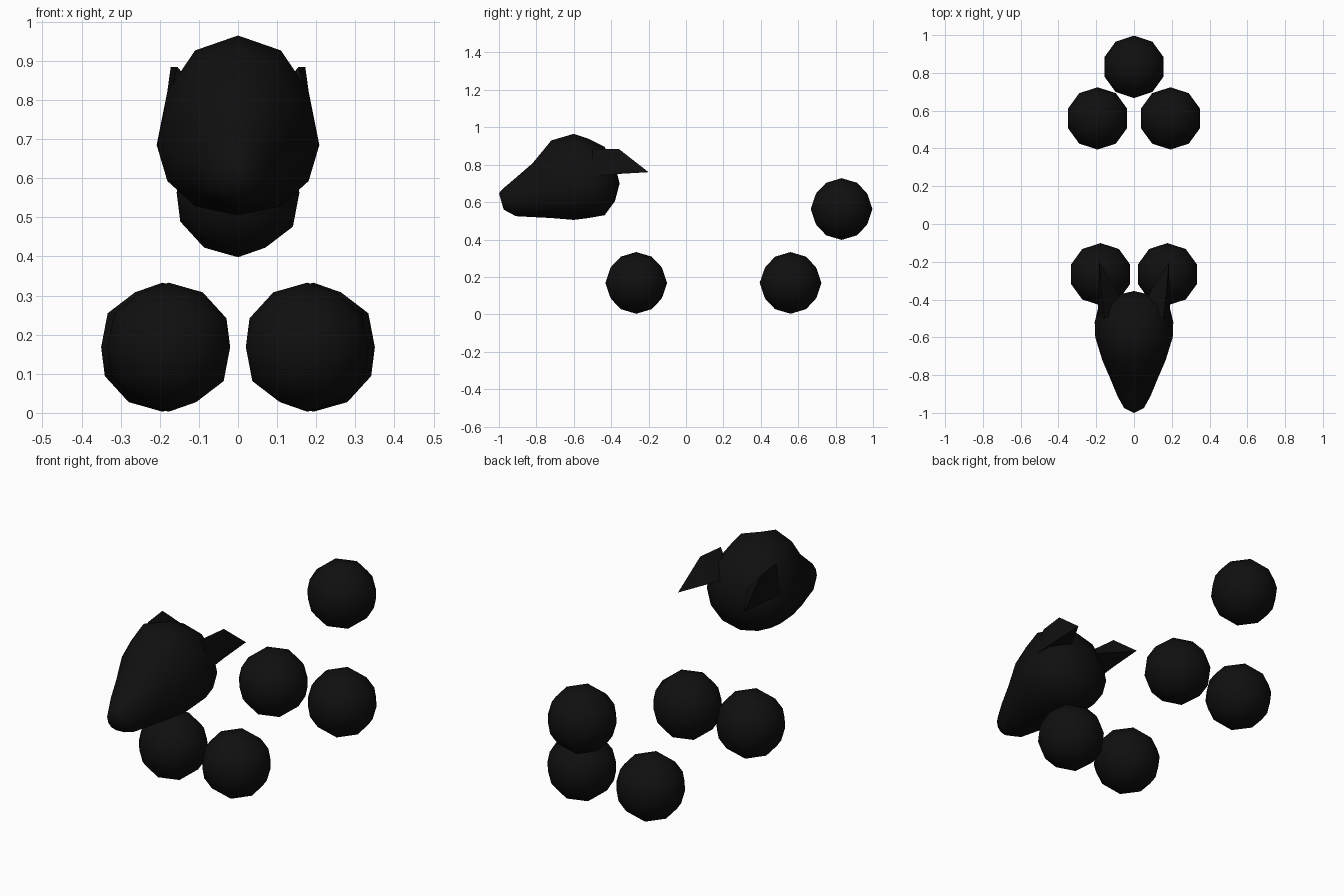
import bpy, bmesh
from math import cos, sin, radians, copysign

if "Cube" in bpy.data.objects:
    bpy.data.objects.remove(bpy.data.objects["Cube"])

black = bpy.data.materials.new("black")
black.diffuse_color = (0.005, 0.005, 0.005, 1)
black.use_nodes = True
black.node_tree.nodes["Principled BSDF"].inputs["Base Color"].default_value = black.diffuse_color


def finish(name, bm, smooth=60):
    bmesh.ops.recalc_face_normals(bm, faces=bm.faces)
    me = bpy.data.meshes.new(name)
    bm.to_mesh(me)
    bm.free()
    ob = bpy.data.objects.new(name, me)
    bpy.context.collection.objects.link(ob)
    me.materials.append(black)
    bpy.ops.object.select_all(action='DESELECT')
    bpy.context.view_layer.objects.active = ob
    ob.select_set(True)
    bpy.ops.object.shade_smooth_by_angle(angle=radians(smooth))
    return ob


# Low-poly balls: four feet and a tail, the right side mirrored from the left
def ball(name, x, y, z, r=0.165):
    bm = bmesh.new()
    bmesh.ops.create_icosphere(bm, subdivisions=2, radius=r)
    side = -1 if x > 0 else 1
    for v in bm.verts:
        v.co = (x + side * v.co.x, y + v.co.y, z + v.co.z)
    finish(name, bm)


for side, label in ((-1, "left"), (1, "right")):
    ball("front_foot_" + label, side * 0.177, -0.266, 0.168)
    ball("back_foot_" + label, side * 0.193, 0.559, 0.168)
ball("tail_ball", 0, 0.832, 0.563)

# Head: rings lofted along y (y, bottom, middle, top, half width)
rings = [
    (-0.975, 0.560, 0.615, 0.675, 0.052),
    (-0.910, 0.525, 0.620, 0.730, 0.088),
    (-0.820, 0.520, 0.640, 0.808, 0.125),
    (-0.720, 0.515, 0.660, 0.930, 0.168),
    (-0.600, 0.505, 0.680, 0.965, 0.205),
    (-0.520, 0.515, 0.685, 0.938, 0.208),
    (-0.435, 0.530, 0.695, 0.895, 0.188),
    (-0.380, 0.605, 0.700, 0.800, 0.110),
]
SIDES = 12
bm = bmesh.new()
loops = []
for y, lo, mid, hi, w in rings:
    loop = []
    for i in range(SIDES):
        a = radians(360 * i / SIDES)
        c, s = cos(a), sin(a)
        x = w * copysign(abs(c) ** 0.9, c)
        z = mid + s * ((hi - mid) if s > 0 else (mid - lo))
        loop.append(bm.verts.new((x, y, z)))
    loops.append(loop)
for a, b in zip(loops, loops[1:]):
    for i in range(SIDES):
        j = (i + 1) % SIDES
        bm.faces.new((a[i], a[j], b[j], b[i]))
for loop, tip in ((loops[0], (0, -1.0, 0.648)), (loops[-1], (0, -0.355, 0.70))):
    t = bm.verts.new(tip)
    for i in range(SIDES):
        bm.faces.new((loop[i], loop[(i + 1) % SIDES], t))
finish("head", bm)

# Ears: swept-back points whose roots sit inside the head
for side, label in ((-1, "left"), (1, "right")):
    bm = bmesh.new()
    pts = [(0.185, -0.20, 0.760), (0.172, -0.36, 0.885), (0.188, -0.37, 0.750),
           (0.080, -0.37, 0.780), (0.155, -0.50, 0.885), (0.192, -0.50, 0.740),
           (0.070, -0.46, 0.780)]
    v = [bm.verts.new((side * x, y, z)) for x, y, z in pts]
    for f in ((0, 1, 2), (0, 2, 3), (0, 3, 1), (1, 4, 5, 2),
              (2, 5, 6, 3), (3, 6, 4, 1), (4, 6, 5)):
        bm.faces.new([v[i] for i in f])
    finish("ear_" + label, bm, 40)
